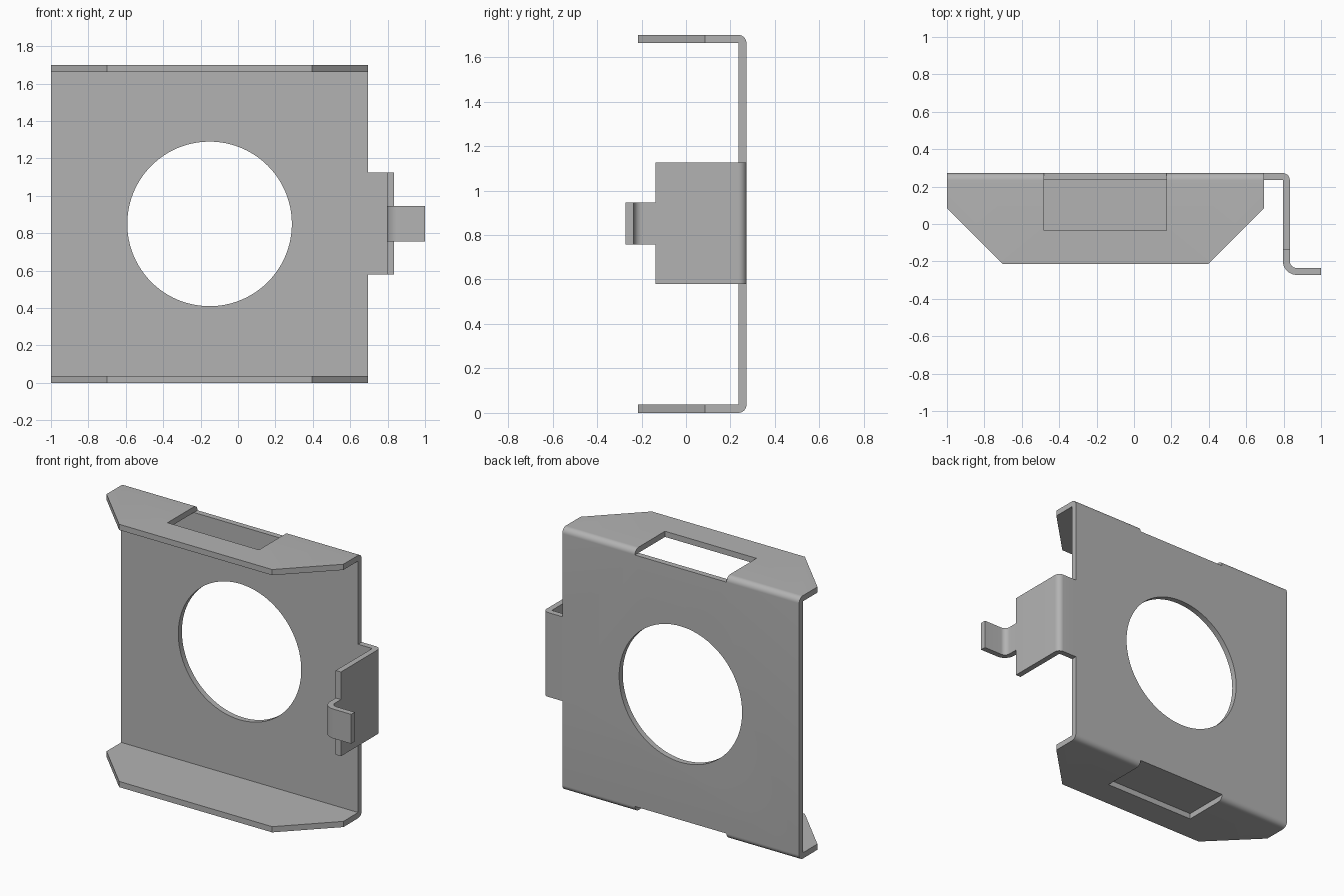
import bpy, bmesh, math
from mathutils import Vector

cube = bpy.data.objects.get("Cube")
if cube:
    bpy.data.objects.remove(cube, do_unlink=True)

T = 0.037                                  # sheet thickness
LEFT, RIGHT = -1.0, 0.695                  # main plate sides
BACK, FRONT, TOP = 0.272, -0.215, 1.70
CHAMFER = 0.30

steel = bpy.data.materials.new("grey steel")
steel.use_nodes = True
colour = (0.45, 0.45, 0.45, 1)
steel.diffuse_color = colour
steel.node_tree.nodes["Principled BSDF"].inputs["Base Color"].default_value = colour


def arc(cx, cy, r, a0, a1, n=10):
    """Points along a circular bend, angles in degrees."""
    angles = [math.radians(a0 + (a1 - a0) * i / n) for i in range(n + 1)]
    return [(cx + r * math.cos(a), cy + r * math.sin(a)) for a in angles]


def extrude(name, outline, axis, start, end):
    """Solid from a closed 2D outline swept along x, y or z."""
    place = {"x": lambda u, v, w: (w, u, v),
             "y": lambda u, v, w: (u, w, v),
             "z": lambda u, v, w: (u, v, w)}[axis]
    bm = bmesh.new()
    face = bm.faces.new([bm.verts.new(place(u, v, start)) for u, v in outline])
    swept = bmesh.ops.extrude_face_region(bm, geom=[face])["geom"]
    shift = Vector(place(0, 0, end - start))
    bmesh.ops.translate(bm, vec=shift, verts=[g for g in swept if isinstance(g, bmesh.types.BMVert)])
    bmesh.ops.recalc_face_normals(bm, faces=bm.faces)
    mesh = bpy.data.meshes.new(name)
    bm.to_mesh(mesh)
    bm.free()
    mesh.materials.append(steel)
    obj = bpy.data.objects.new(name, mesh)
    bpy.context.collection.objects.link(obj)
    return obj


def combine(target, other, operation):
    """Apply a boolean and remove the helper."""
    mod = target.modifiers.new("join", "BOOLEAN")
    mod.operation, mod.solver, mod.object = operation, "EXACT", other
    bpy.context.view_layer.objects.active = target
    bpy.ops.object.modifier_apply(modifier=mod.name)
    bpy.data.objects.remove(other, do_unlink=True)


def rect(u0, u1, v0, v1):
    return [(u0, v0), (u1, v0), (u1, v1), (u0, v1)]


# Main plate with folded top and bottom flanges
bend = BACK - T
channel = ([(FRONT, 0)] + arc(bend, T, T, -90, 0) + arc(bend, TOP - T, T, 0, 90)
           + [(FRONT, TOP), (FRONT, TOP - T), (bend, TOP - T), (bend, T), (FRONT, T)])
bracket = extrude("bracket", channel, "x", LEFT, RIGHT)

# Chamfered front corners of the flanges
for side, inward in ((LEFT, 1), (RIGHT, -1)):
    e = 0.1
    corner = [(side - inward * e, FRONT + CHAMFER + e),
              (side + inward * (CHAMFER + e), FRONT - e),
              (side - inward * e, FRONT - e)]
    combine(bracket, extrude("corner_cutter", corner, "z", -e, TOP + e), "DIFFERENCE")

# Slots through each flange and its bend
for z0, z1 in ((-0.1, T), (TOP - T, TOP + 0.1)):
    slot = rect(-0.48, 0.175, -0.035, BACK + 0.1)
    combine(bracket, extrude("slot_cutter", slot, "z", z0, z1), "DIFFERENCE")

# Large round opening
hole = arc(-0.152, 0.85, 0.44, 0, 360, 96)[:-1]
combine(bracket, extrude("hole_cutter", hole, "y", 0, 0.5), "DIFFERENCE")

# Side tab folded forward, ending in an outward hook
outer_x = 0.833
inner_x = outer_x - T
tip = -BACK
tab_outline = ([(0.6, bend), (inner_x, bend)]
               + arc(inner_x + 2 * T, tip + 2 * T, 2 * T, 180, 270)
               + [(1.0, tip), (1.0, tip + T)]
               + arc(outer_x + T, tip + 2 * T, T, 270, 180)
               + arc(inner_x, bend, T, 0, 90) + [(0.6, BACK)])
tab = extrude("side_tab", tab_outline, "z", 0.58, 1.125)
for z0, z1 in ((0.5, 0.757), (0.947, 1.2)):
    combine(tab, extrude("hook_cutter", rect(0.7, 1.1, -0.4, -0.138), "z", z0, z1), "DIFFERENCE")
combine(bracket, tab, "UNION")

# Smooth bends, sharp sheet edges
bpy.ops.object.select_all(action="DESELECT")
bracket.select_set(True)
bpy.context.view_layer.objects.active = bracket
bpy.ops.object.shade_smooth_by_angle(angle=math.radians(30))
